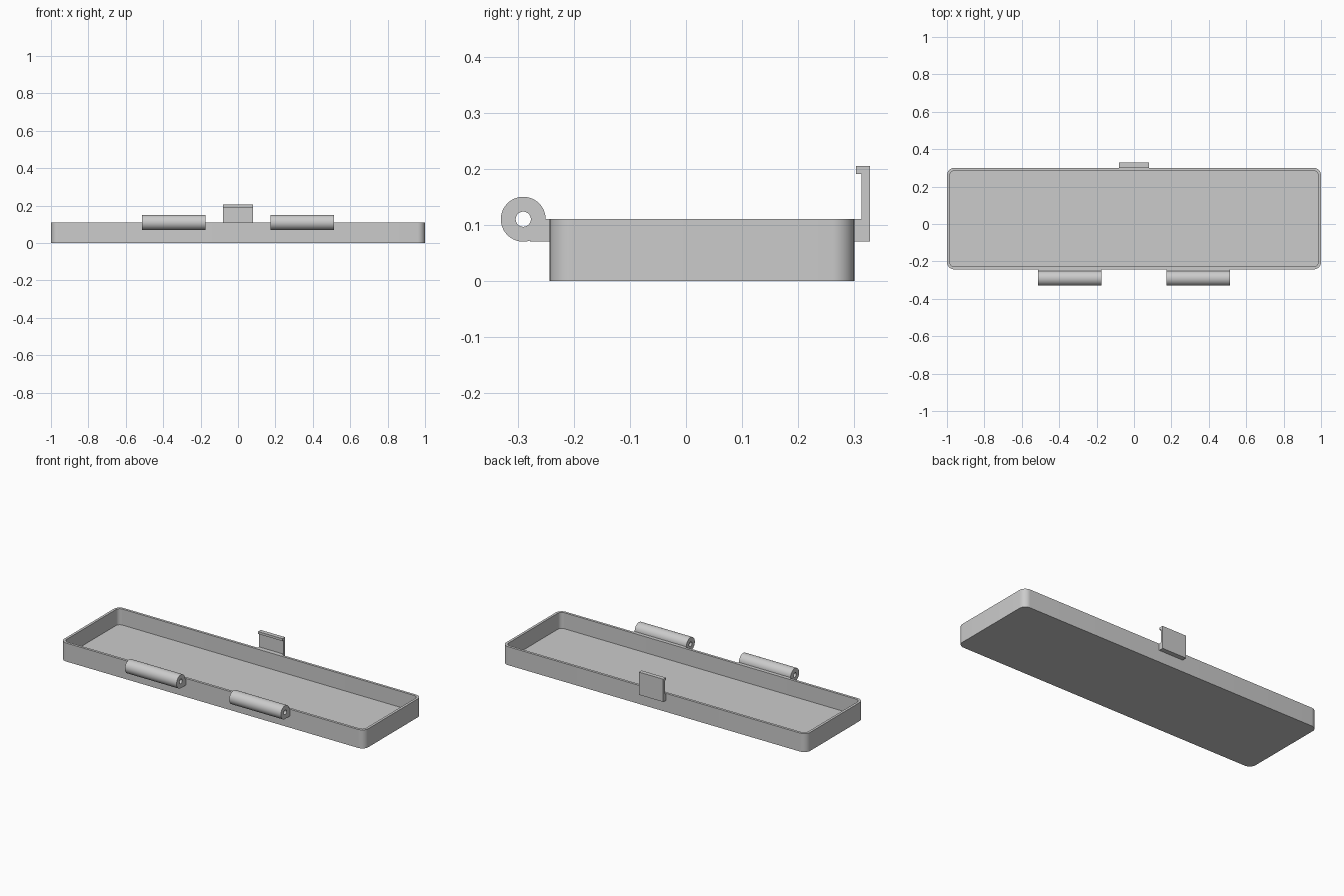
import bpy, bmesh
from math import sin, cos, radians
from mathutils import Vector

cube = bpy.data.objects.get("Cube")
if cube:
    bpy.data.objects.remove(cube)

grey = bpy.data.materials.new("light grey plastic")
grey.use_nodes = True
grey.diffuse_color = (0.6, 0.6, 0.6, 1)
grey.node_tree.nodes["Principled BSDF"].inputs["Base Color"].default_value = (0.6, 0.6, 0.6, 1)

FRONT, BACK, HEIGHT, WALL, CORNER = -0.243, 0.30, 0.11, 0.015, 0.04


def finish(bm, name):
    bmesh.ops.recalc_face_normals(bm, faces=bm.faces)
    mesh = bpy.data.meshes.new(name)
    bm.to_mesh(mesh)
    bm.free()
    mesh.materials.append(grey)
    obj = bpy.data.objects.new(name, mesh)
    bpy.context.collection.objects.link(obj)
    bpy.ops.object.select_all(action='DESELECT')
    obj.select_set(True)
    bpy.context.view_layer.objects.active = obj
    bpy.ops.object.shade_smooth_by_angle(angle=radians(35))
    return obj


def arc(cx, cy, r, start, end, steps):
    angles = [radians(start + (end - start) * i / steps) for i in range(steps + 1)]
    return [(cx + r * cos(a), cy + r * sin(a)) for a in angles]


def extrude_profile(name, loops, x0, x1):
    """Fill closed (y, z) loops, later loops being holes, and extrude along x."""
    bm = bmesh.new()
    edges = []
    for loop in loops:
        verts = [bm.verts.new((x0, y, z)) for y, z in loop]
        edges += [bm.edges.new((verts[i - 1], verts[i])) for i in range(len(verts))]
    bmesh.ops.triangle_fill(bm, edges=edges, use_beauty=True, normal=Vector((1, 0, 0)))
    geom = bmesh.ops.extrude_face_region(bm, geom=bm.faces[:], use_keep_orig=True)["geom"]
    bmesh.ops.translate(bm, vec=(x1 - x0, 0, 0),
                        verts=[g for g in geom if isinstance(g, bmesh.types.BMVert)])
    return finish(bm, name)


# Tray: rounded rectangle, raised, with the top inset and sunk
outline = []
for sx, sy, start in ((1, 1, 0), (-1, 1, 90), (-1, -1, 180), (1, -1, 270)):
    y = BACK - CORNER if sy > 0 else FRONT + CORNER
    outline += arc(sx * (1 - CORNER), y, CORNER, start, start + 90, 10)
bm = bmesh.new()
bottom = [bm.verts.new((x, y, 0)) for x, y in outline]
top = [bm.verts.new((x, y, HEIGHT)) for x, y in outline]
bm.faces.new(bottom[::-1])
lid = bm.faces.new(top)
for i in range(len(top)):
    bm.faces.new((bottom[i - 1], bottom[i], top[i], top[i - 1]))
bm.normal_update()
bmesh.ops.inset_region(bm, faces=[lid], thickness=WALL, use_even_offset=True)
floor = bmesh.ops.extrude_discrete_faces(bm, faces=[lid])["faces"][0]
rim = [e.verts[:] for e in bm.edges if e.is_boundary and floor not in e.link_faces]
bmesh.ops.translate(bm, vec=(0, 0, WALL - HEIGHT), verts=floor.verts[:])
# Inner walls join the rim to the sunken floor
bmesh.ops.bridge_loops(bm, edges=[e for e in bm.edges if e.is_boundary])
finish(bm, "tray")

# Hinge barrels: round knuckle with pin hole and a flat arm to the tray
PIN_Y, PIN_Z = -0.29, 0.11
barrel = arc(PIN_Y, PIN_Z, 0.04, 0, 288, 40)
barrel += [(-0.2776, 0.07), (FRONT, 0.07), (FRONT, PIN_Z)]
hole = arc(PIN_Y, PIN_Z, 0.0135, 0, 350, 35)
for side, x0 in (("right", -0.513), ("left", 0.173)):
    extrude_profile(side + "_hinge", [barrel, hole], x0, x0 + 0.34)

# Latch: upright plate with a foot on the tray and a lip at the top
latch = [(BACK, 0.07), (0.328, 0.07), (0.328, 0.205), (0.303, 0.205),
         (0.303, 0.191), (0.313, 0.191), (0.313, HEIGHT), (BACK, HEIGHT)]
extrude_profile("latch", [latch], -0.08, 0.08)
